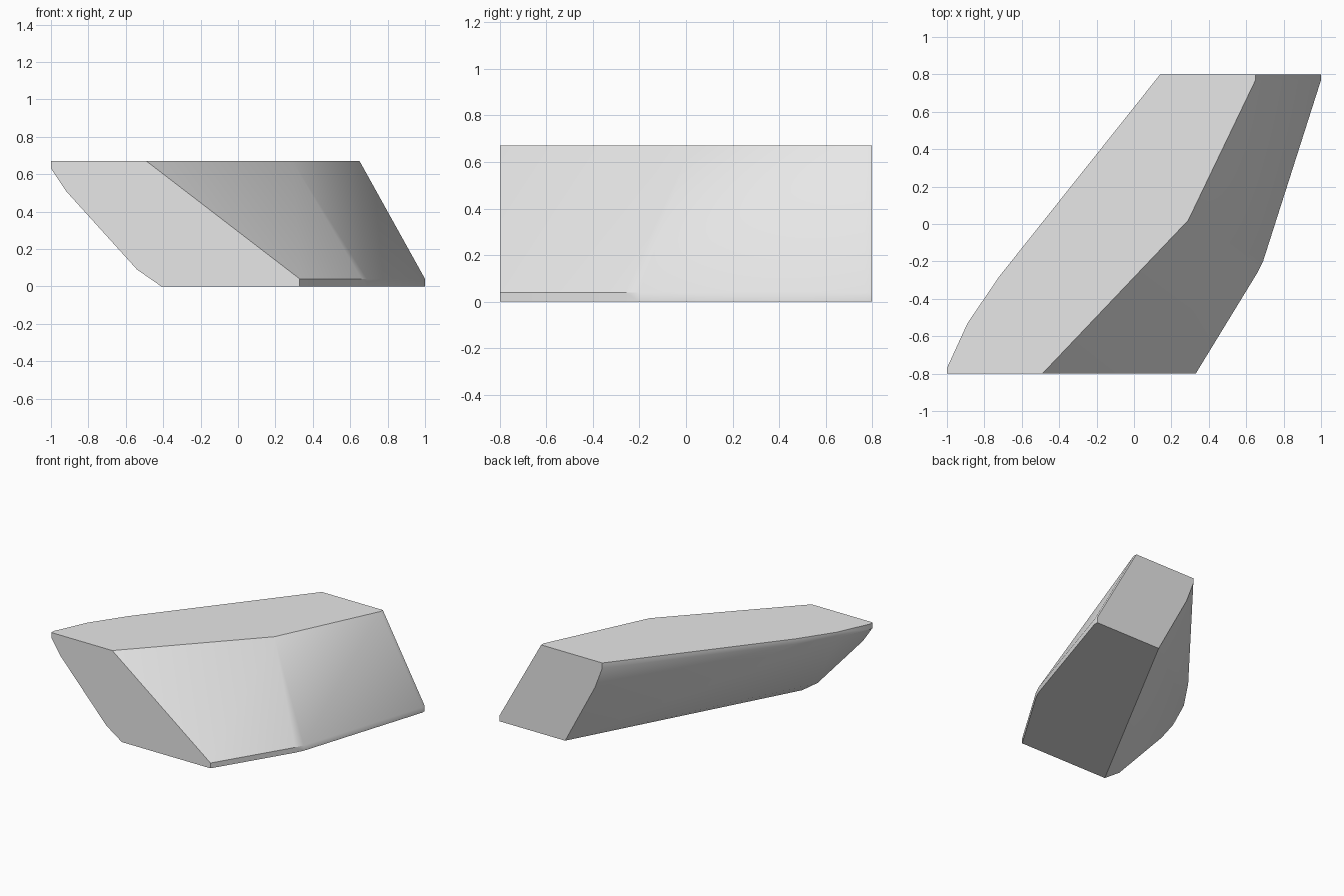
import bpy
import bmesh
import math

cube = bpy.data.objects.get("Cube")
if cube:
    bpy.data.objects.remove(cube, do_unlink=True)

TOP, RIM, LIP = 0.67, 0.63, 0.04   # top face, upper rim and lower lip heights
FRONT, BACK = -0.8, 0.8

# Outlines in x, y: the upper left rim, upper right edge and lower right lip
rim = [(-1, FRONT), (-1, -0.77), (-0.89, -0.53), (-0.72, -0.28), (0.14, BACK)]
shoulder = [(-0.49, FRONT), (0.29, 0.02), (0.65, 0.77), (0.65, BACK)]
lip = [(0.33, FRONT), (0.66, -0.26), (0.69, -0.2), (1, 0.77), (1, BACK)]

# Rounded lower left flank, as x, z on the front and back end faces
front_flank = [(-0.92, 0.51), (-0.54, 0.09), (-0.41, 0)]
back_flank = [(0.2, 0.47), (0.45, 0)]


def raised(outline, *heights):
    return [(x, y, z) for x, y in outline for z in heights]


def end_profile(profile, y):
    return [(x, y, z) for x, z in profile]


points = (raised(rim, RIM, TOP) + raised(shoulder, TOP) + raised(lip, 0, LIP)
          + end_profile(front_flank, FRONT) + end_profile(back_flank, BACK))

# Skin the convex block over its outlines
bm = bmesh.new()
for p in points:
    bm.verts.new(p)
bmesh.ops.convex_hull(bm, input=bm.verts)
loose = [v for v in bm.verts if not v.link_faces]
bmesh.ops.delete(bm, geom=loose, context='VERTS')
bmesh.ops.dissolve_limit(bm, angle_limit=math.radians(0.5),
                         verts=bm.verts, edges=bm.edges)
bmesh.ops.recalc_face_normals(bm, faces=bm.faces)

mesh = bpy.data.meshes.new("slanted_block")
bm.to_mesh(mesh)
bm.free()
block = bpy.data.objects.new("slanted_block", mesh)
bpy.context.collection.objects.link(block)

# Plain grey material
grey = bpy.data.materials.new("light_grey")
grey.use_nodes = True
colour = (0.8, 0.8, 0.8, 1)
grey.diffuse_color = colour
grey.node_tree.nodes["Principled BSDF"].inputs["Base Color"].default_value = colour
mesh.materials.append(grey)

# Soft shading across the gentle bends, crisp main edges
bpy.ops.object.select_all(action='DESELECT')
block.select_set(True)
bpy.context.view_layer.objects.active = block
bpy.ops.object.shade_smooth_by_angle(angle=math.radians(30))
